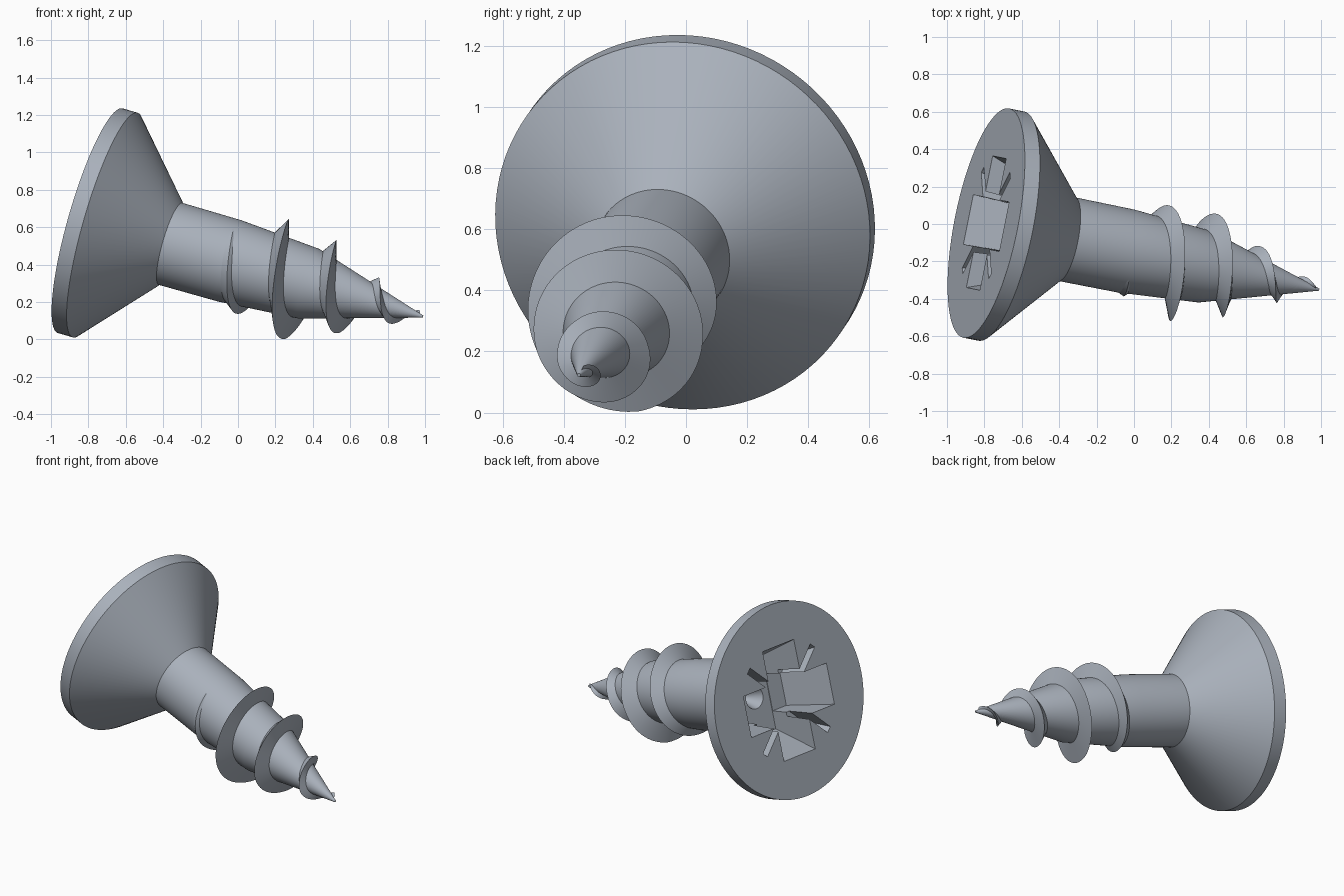
import bpy, bmesh, math
from mathutils import Vector, Matrix

cube = bpy.data.objects.get("Cube")
if cube:
    bpy.data.objects.remove(cube, do_unlink=True)

# Screw frame: local Z runs from the head face to the tip
axis = Vector((1, -0.2, -0.288)).normalized()
up = (Vector((0, 0, 1)) - axis * axis.z).normalized()
side = up.cross(axis)
FRAME = Matrix.Translation((-0.79, 0.005, 0.635)) @ Matrix((side, up, axis)).transposed().to_4x4()

steel = bpy.data.materials.new("steel_grey")
steel.use_nodes = True
colour = (0.40, 0.44, 0.50, 1)
steel.diffuse_color = colour
bsdf = steel.node_tree.nodes["Principled BSDF"]
bsdf.inputs["Base Color"].default_value = colour
bsdf.inputs["Roughness"].default_value = 0.5


def loft(name, rings):
    """Join equal rings of points into a closed solid."""
    bm = bmesh.new()
    loops = [[bm.verts.new(p) for p in ring] for ring in rings]
    n = len(loops[0])
    for a, b in zip(loops, loops[1:]):
        for i in range(n):
            j = (i + 1) % n
            bm.faces.new((a[i], a[j], b[j], b[i]))
    bm.faces.new(loops[0])
    bm.faces.new(loops[-1])
    bmesh.ops.recalc_face_normals(bm, faces=bm.faces)
    mesh = bpy.data.meshes.new(name)
    bm.to_mesh(mesh)
    bm.free()
    mesh.materials.append(steel)
    obj = bpy.data.objects.new(name, mesh)
    bpy.context.collection.objects.link(obj)
    obj.matrix_world = FRAME
    return obj


def circle(r, z, n=96):
    return [(r * math.cos(2 * math.pi * i / n), r * math.sin(2 * math.pi * i / n), z)
            for i in range(n)]


def slot(x, hx, hy, z, angle):
    """Rectangle centred at distance x along a turned direction."""
    turn = Matrix.Rotation(angle, 3, 'Z')
    return [turn @ Vector((x + sx * hx, sy * hy, z))
            for sx, sy in ((-1, -1), (1, -1), (1, 1), (-1, 1))]


def lookup(table, t):
    """Linear interpolation in a table of (position, radius)."""
    for (a, ra), (b, rb) in zip(table, table[1:]):
        if t <= b:
            return ra + (rb - ra) * max(0, t - a) / (b - a)
    return table[-1][1]


# Head, neck and tapered shank
profile = [(0, 0.625), (0.085, 0.625), (0.455, 0.228), (0.79, 0.226),
           (1.24, 0.194), (1.885, 0.006)]
body = loft("screw_body", [circle(r, z) for z, r in profile])

# Cross recess with a central cone and four diagonal slits
cutters = [loft("cone_cutter", [circle(0.215, -0.03, 48), circle(0.02, 0.45, 48)])]
for k in range(2):
    turn = k * math.pi / 2
    cutters.append(loft("arm_cutter", [slot(0, 0.37, 0.136, -0.03, turn),
                                       slot(0, 0.24, 0.122, 0.32 + 0.004 * k, turn)]))
for k in range(4):
    turn = math.pi / 4 + k * math.pi / 2
    cutters.append(loft("slit_cutter", [slot(0.25, 0.15, 0.022, -0.03, turn),
                                        slot(0.22, 0.10, 0.018, 0.2, turn)]))
for cutter in cutters:
    cutter.hide_render = True
    mod = body.modifiers.new("recess", 'BOOLEAN')
    mod.operation = 'DIFFERENCE'
    mod.solver = 'EXACT'
    mod.object = cutter
bpy.context.view_layer.update()
result = bpy.data.meshes.new_from_object(
    body.evaluated_get(bpy.context.evaluated_depsgraph_get()))
body.modifiers.clear()
body.data = result
for cutter in cutters:
    bpy.data.objects.remove(cutter, do_unlink=True)

# Helical thread: a sharp crest swept around the shank
crest = [(0.77, 0.22), (0.85, 0.246), (0.97, 0.284), (1.05, 0.308), (1.11, 0.32),
         (1.187, 0.324), (1.24, 0.293), (1.33, 0.262), (1.4, 0.243), (1.465, 0.21),
         (1.53, 0.163), (1.62, 0.124), (1.68, 0.112), (1.745, 0.078), (1.86, 0.028)]
PITCH = 0.28
STEPS = 400
rings = []
for i in range(STEPS + 1):
    t = 0.77 + (1.86 - 0.77) * i / STEPS
    a = 2 * math.pi * (t - 0.97) / PITCH
    width = min(1, lookup(crest, t) / 0.2)
    ring = []
    for dz, r in ((-0.06 * width, None), (0, lookup(crest, t)), (0.03 * width, None)):
        if r is None:
            r = lookup(profile, t + dz) * 0.95
        ring.append((r * math.cos(a), r * math.sin(a), t + dz))
    rings.append(ring)
thread = loft("screw_thread", rings)

for obj in (body, thread):
    bpy.ops.object.select_all(action='DESELECT')
    obj.select_set(True)
    bpy.context.view_layer.objects.active = obj
    bpy.ops.object.shade_smooth_by_angle(angle=math.radians(38))
